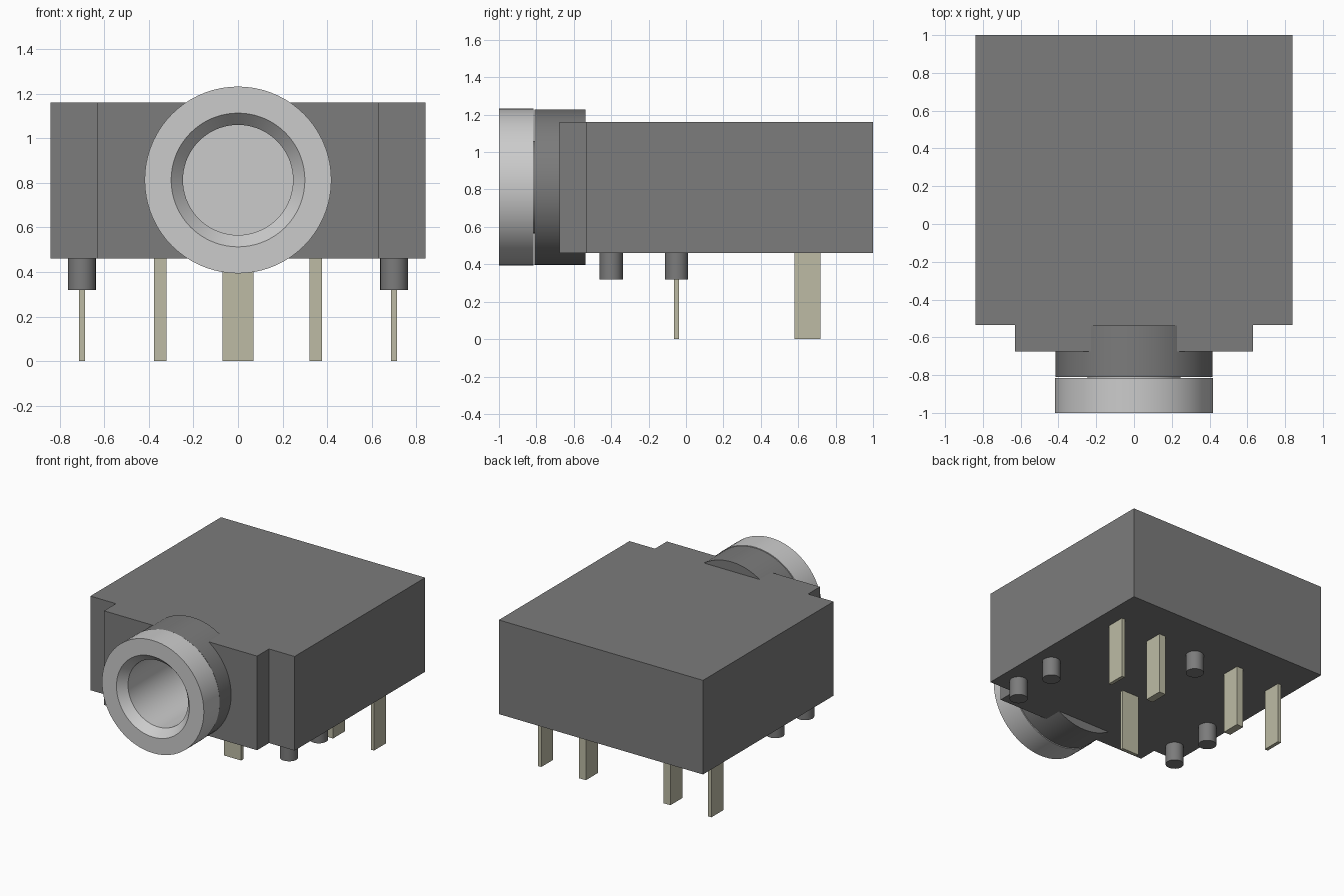
import bpy, bmesh, math
from mathutils import Matrix

if "Cube" in bpy.data.objects:
    bpy.data.objects.remove(bpy.data.objects["Cube"], do_unlink=True)


def material(name, rgb):
    m = bpy.data.materials.new(name)
    m.use_nodes = True
    m.diffuse_color = (*rgb, 1)
    m.node_tree.nodes["Principled BSDF"].inputs["Base Color"].default_value = (*rgb, 1)
    return m


DARK = material("dark grey plastic", (0.2, 0.2, 0.2))
LIGHT = material("light grey metal", (0.6, 0.6, 0.6))
TIN = material("tinned pin metal", (0.51, 0.5, 0.375))

AXIS_Z = 0.813          # height of the socket axis
BODY_BOTTOM, BODY_TOP = 0.46, 1.16


def finish(bm, name, mat, smooth=False):
    bmesh.ops.recalc_face_normals(bm, faces=bm.faces)
    mesh = bpy.data.meshes.new(name)
    bm.to_mesh(mesh)
    bm.free()
    mesh.materials.append(mat)
    ob = bpy.data.objects.new(name, mesh)
    bpy.context.collection.objects.link(ob)
    if smooth:
        bpy.ops.object.select_all(action="DESELECT")
        ob.select_set(True)
        bpy.context.view_layer.objects.active = ob
        bpy.ops.object.shade_smooth_by_angle(angle=math.radians(25))
    return ob


def lathe(name, profile, mat, steps=72):
    """Spin (radius, y) points around the socket axis."""
    bm = bmesh.new()
    verts = [bm.verts.new((r, y, AXIS_Z)) for r, y in profile]
    edges = [bm.edges.new(pair) for pair in zip(verts, verts[1:])]
    bmesh.ops.spin(bm, geom=verts + edges, cent=(0, 0, AXIS_Z), axis=(0, 1, 0),
                   angle=math.tau, steps=steps)
    bmesh.ops.remove_doubles(bm, verts=bm.verts, dist=0.0001)
    return finish(bm, name, mat, smooth=True)


def box(name, x, y, width, depth, top, mat):
    bm = bmesh.new()
    bmesh.ops.create_cube(bm, size=1, matrix=Matrix.Translation((x, y, top / 2))
                          @ Matrix.Diagonal((width, depth, top, 1)))
    return finish(bm, name, mat)


def peg(name, x, y):
    bm = bmesh.new()
    bottom, top = 0.32, BODY_BOTTOM + 0.01
    bmesh.ops.create_cone(bm, cap_ends=True, segments=32, radius1=0.062, radius2=0.062,
                          depth=top - bottom,
                          matrix=Matrix.Translation((x, y, (top + bottom) / 2)))
    return finish(bm, name, DARK, smooth=True)


# Housing: stepped outline, mirrored and extruded upwards
half = [(0.84, 1), (0.84, -0.535), (0.63, -0.535), (0.63, -0.675)]
outline = half + [(-x, y) for x, y in reversed(half)]
bm = bmesh.new()
base = bm.faces.new([bm.verts.new((x, y, BODY_BOTTOM)) for x, y in outline])
top = bmesh.ops.extrude_face_region(bm, geom=[base])
bmesh.ops.translate(bm, vec=(0, 0, BODY_TOP - BODY_BOTTOM),
                    verts=[g for g in top["geom"] if isinstance(g, bmesh.types.BMVert)])
housing = finish(bm, "housing", DARK)

# Clear the bore out of the housing
cutter = lathe("bore_cutter", [(0, -0.9), (0.26, -0.9), (0.26, 0.52), (0, 0.52)], DARK)
cut = housing.modifiers.new("bore", "BOOLEAN")
cut.object = cutter
cut.operation = "DIFFERENCE"
cut.solver = "EXACT"
bpy.context.view_layer.objects.active = housing
bpy.ops.object.modifier_apply(modifier=cut.name)
bpy.data.objects.remove(cutter, do_unlink=True)

# Dark barrel collar and the light sleeve with its chamfered bore
lathe("barrel_collar", [(0.26, -0.81), (0.416, -0.81), (0.416, -0.537),
                        (0.26, -0.537), (0.26, -0.81)], DARK)
lathe("socket_sleeve", [(0.26, -0.815), (0.419, -0.815), (0.419, -1), (0.3, -1),
                        (0.247, -0.94), (0.247, 0.5), (0, 0.5)], LIGHT)

# Locating pegs
for side, sx in (("left", 1), ("right", -1)):
    peg(f"front_{side}_peg", sx * 0.7, -0.4)
    peg(f"middle_{side}_peg", sx * 0.7, -0.05)
peg("rear_peg", 0, 0.65)

# Contact pins
PIN_TOP = BODY_BOTTOM + 0.01
box("centre_pin", 0, -0.05, 0.14, 0.026, PIN_TOP, TIN)
for side, sx in (("left", 1), ("right", -1)):
    box(f"outer_{side}_pin", sx * 0.7, 0.65, 0.026, 0.14, PIN_TOP, TIN)
    box(f"inner_{side}_pin", sx * 0.348, 0.65, 0.056, 0.14, PIN_TOP, TIN)
